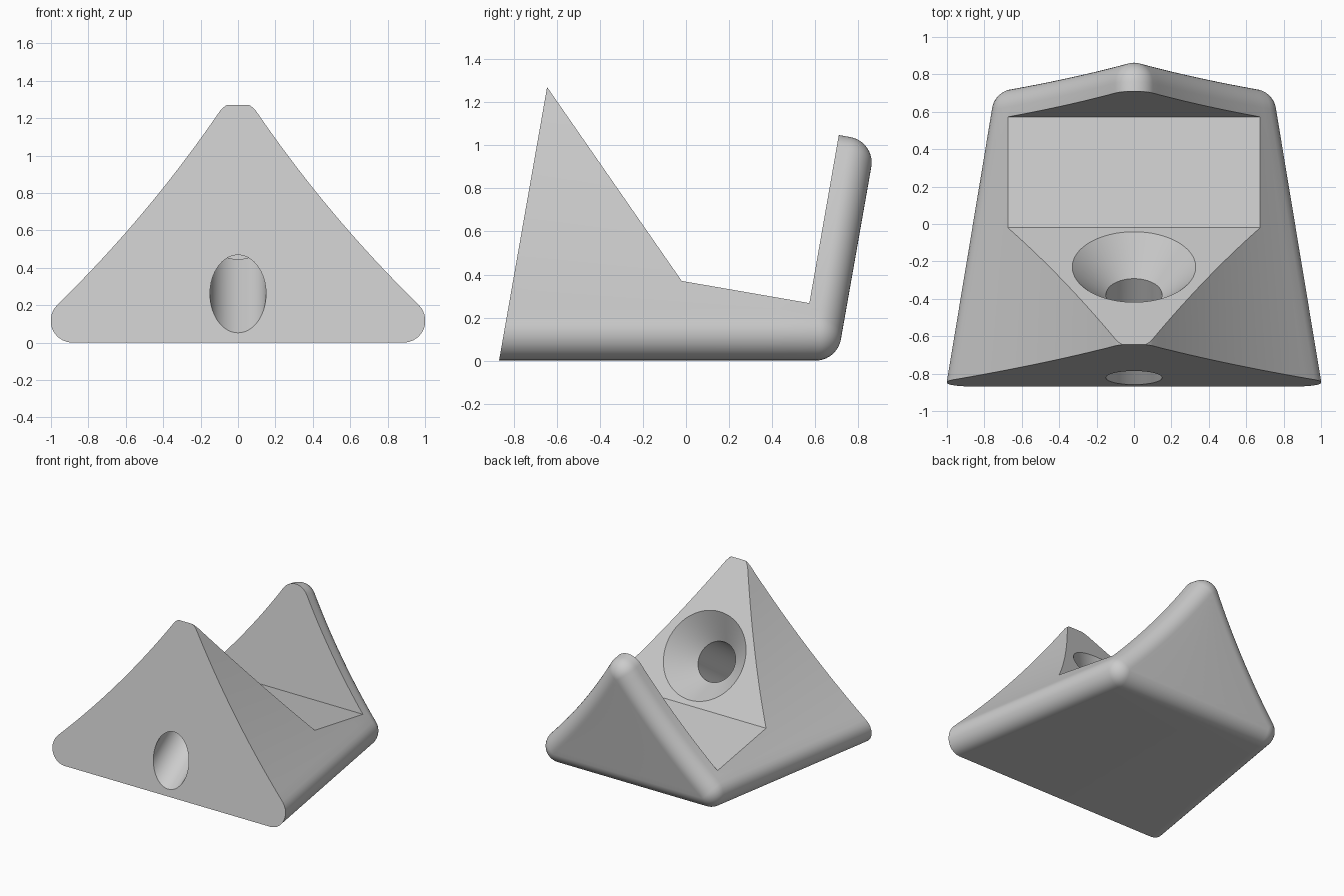
import bpy, bmesh, math
from mathutils import Vector

if "Cube" in bpy.data.objects:
    bpy.data.objects.remove(bpy.data.objects["Cube"])

R = 0.12                       # edge rounding radius
LEAN = math.tan(math.radians(10))
S_FRONT, S_BACK = -0.868, 0.58  # foot positions of the leaning end sections
BACK_N = Vector((0, 1, -LEAN)).normalized()

grey = bpy.data.materials.new("light grey")
grey.diffuse_color = (0.6, 0.6, 0.6, 1)
grey.use_nodes = True
grey.node_tree.nodes["Principled BSDF"].inputs["Base Color"].default_value = grey.diffuse_color


def make_object(name, bm):
    bmesh.ops.remove_doubles(bm, verts=bm.verts, dist=1e-5)
    bmesh.ops.recalc_face_normals(bm, faces=bm.faces)
    me = bpy.data.meshes.new(name)
    bm.to_mesh(me)
    bm.free()
    ob = bpy.data.objects.new(name, me)
    me.materials.append(grey)
    bpy.context.collection.objects.link(ob)
    return ob


def skin(name, rings):
    """Closed tube through equal rings, capped at both ends."""
    bm = bmesh.new()
    vs = [[bm.verts.new(p) for p in ring] for ring in rings]
    n = len(vs[0])
    for a, b in zip(vs, vs[1:]):
        for i in range(n):
            j = (i + 1) % n
            bm.faces.new((a[i], a[j], b[j], b[i]))
    bm.faces.new(vs[0][::-1])
    bm.faces.new(vs[-1])
    return make_object(name, bm)


def core(t, u):
    """Core surface inside the rounded skin: t front to back, u base to ridge."""
    def end(s, half, top, sag):
        a, c = Vector((half, 0.12)), Vector((0, top))
        d = (c - a).normalized()
        p = a.lerp(c, u) - Vector((d.y, -d.x)) * 4 * sag * u * (1 - u)
        return Vector((p.x, s + LEAN * p.y, p.y))
    return end(S_FRONT, 0.88, 1.168, 0.034).lerp(end(S_BACK, 0.64, 0.92, 0.026), t)


def side_normal(t, u):
    e = 1e-3
    du = core(t, u + e) - core(t, u - e)
    dt = core(t + e, u) - core(t - e, u)
    n = dt.cross(du).normalized()
    return n if n.x > 0 else -n


def turn(a, b, k):
    """Unit vector turned from a to b by the fraction k."""
    ang = a.angle(b)
    return (a * math.sin((1 - k) * ang) + b * math.sin(k * ang)) / math.sin(ang)


def section(t):
    """Core points with outward directions, all the way round."""
    half = []
    n0, n1 = side_normal(t, 0), side_normal(t, 1)
    ridge = Vector((0, n1.y, n1.z)).normalized()
    for k in range(10):
        half.append((core(t, 0), turn(Vector((0, 0, -1)), n0, k / 10)))
    for k in range(21):
        half.append((core(t, k / 20), side_normal(t, k / 20)))
    for k in range(1, 9):
        half.append((core(t, 1), turn(n1, ridge, k / 8)))
    flip = Vector((-1, 1, 1))
    return half + [(p * flip, n * flip) for p, n in half[-2::-1]]


# Wedge body: tapered, concave sides, all long edges and the back rim rounded
rings = [[p + R * n for p, n in section(t)]
         for t in (-0.15, 0, 0.12, 0.25, 0.37, 0.5, 0.62, 0.75, 0.87, 1)]
back = section(1)
for k in range(1, 11):
    rings.append([p + R * turn(n, BACK_N, k / 10) for p, n in back])
body = skin("wedge_body", rings)

# Side profile: leaning front, steep slope, tilted floor and back wall
profile = [(-0.868 - LEAN * 0.1, -0.1), (-0.645, 1.27), (-0.02, 0.37), (0.573, 0.267),
           (0.71, 1.05), (0.76, 1.35), (1.3, 1.35), (1.3, -0.1)]
profile_cutter = skin("profile_cutter",
                      [[Vector((x, y, z)) for y, z in profile] for x in (-1.5, 1.5)])

# Countersunk screw hole, square to the slope
axis = Vector((0, -0.9, -0.625)).normalized()
across = Vector((1, 0, 0))
up = axis.cross(across)
centre = Vector((0, -0.23, 0.672))
hole_rings = []
for r, d in ((0.38, -0.05), (0.15, 0.18), (0.15, 1.1)):
    hole_rings.append([centre + axis * d + r * (across * math.cos(a) + up * math.sin(a))
                       for a in (2 * math.pi * i / 64 for i in range(64))])
hole_cutter = skin("hole_cutter", hole_rings)

# Cut the body
bpy.context.view_layer.objects.active = body
body.select_set(True)
for cutter, op in ((profile_cutter, 'INTERSECT'), (hole_cutter, 'DIFFERENCE')):
    cutter.hide_render = True
    mod = body.modifiers.new(cutter.name, 'BOOLEAN')
    mod.object, mod.operation, mod.solver = cutter, op, 'EXACT'
    bpy.ops.object.modifier_apply(modifier=mod.name)
    bpy.data.objects.remove(cutter)

bpy.ops.object.shade_smooth_by_angle(angle=math.radians(25))
